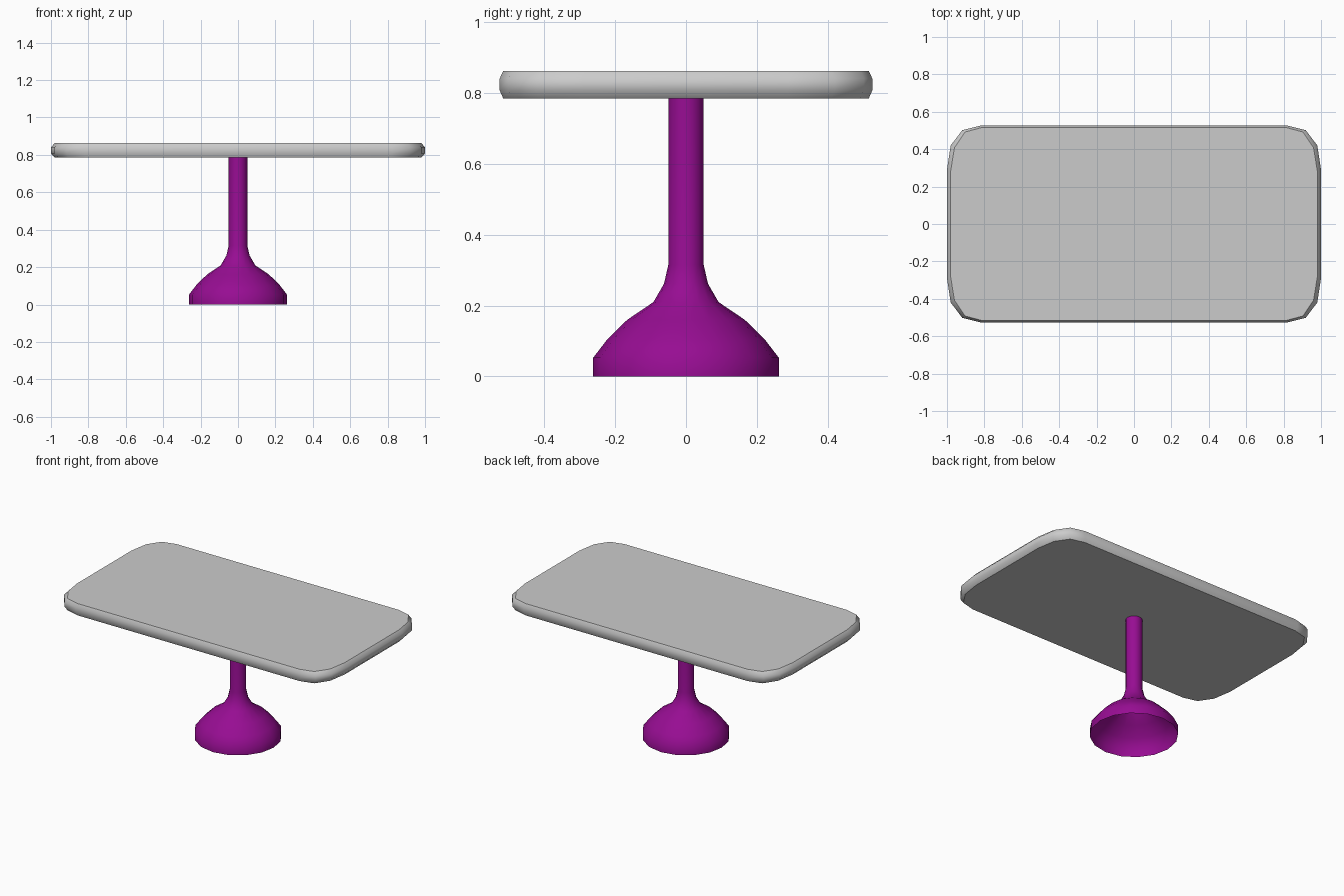
import bpy, bmesh, math

if "Cube" in bpy.data.objects:
    bpy.data.objects.remove(bpy.data.objects["Cube"])


def make_material(name, color):
    mat = bpy.data.materials.new(name)
    mat.use_nodes = True
    mat.diffuse_color = color
    mat.node_tree.nodes["Principled BSDF"].inputs["Base Color"].default_value = color
    return mat


def loft(name, rings, mat, caps, angle):
    """Skin a stack of closed rings, with optional end caps."""
    bm = bmesh.new()
    loops = [[bm.verts.new(p) for p in ring] for ring in rings]
    n = len(loops[0])
    for low, high in zip(loops, loops[1:]):
        for i in range(n):
            j = (i + 1) % n
            bm.faces.new((low[i], low[j], high[j], high[i]))
    if caps:
        bm.faces.new(loops[0][::-1])
        bm.faces.new(loops[-1])
    mesh = bpy.data.meshes.new(name)
    bm.to_mesh(mesh)
    bm.free()
    obj = bpy.data.objects.new(name, mesh)
    bpy.context.collection.objects.link(obj)
    mesh.materials.append(mat)
    bpy.ops.object.select_all(action="DESELECT")
    obj.select_set(True)
    bpy.context.view_layer.objects.active = obj
    bpy.ops.object.shade_smooth_by_angle(angle=math.radians(angle))
    return obj


def circle(radius, z, sides=16):
    steps = [math.tau * i / sides for i in range(sides)]
    return [(radius * math.cos(a), radius * math.sin(a), z) for a in steps]


def tabletop_ring(corner, z):
    """Mirror one corner, listed counter-clockwise, into all four."""
    ring = []
    for sx, sy in ((1, 1), (-1, 1), (-1, -1), (1, -1)):
        pts = corner if sx * sy > 0 else corner[::-1]
        ring += [(sx * x, sy * y, z) for x, y in pts]
    return ring


purple = make_material("purple", (0.31, 0.004, 0.29, 1))
grey = make_material("light grey", (0.60, 0.60, 0.60, 1))

# Pedestal: flared hollow foot, open underneath, rising into a slim stem
profile = [(0.262, 0), (0.262, 0.053), (0.222, 0.105), (0.166, 0.16),
           (0.092, 0.21), (0.062, 0.262), (0.05, 0.315), (0.05, 0.786)]
loft("pedestal", [circle(r, z) for r, z in profile], purple, False, 40)

# Tabletop: rounded rectangle with a softened rim
outer = [(1.0, 0.29), (0.98, 0.42), (0.918, 0.502), (0.82, 0.526)]
inner = [(0.98, 0.285), (0.96, 0.408), (0.903, 0.492), (0.812, 0.516)]
rim = [(inner, 0.785), (outer, 0.808), (outer, 0.841), (inner, 0.863)]
loft("tabletop", [tabletop_ring(c, z) for c, z in rim], grey, True, 44)
